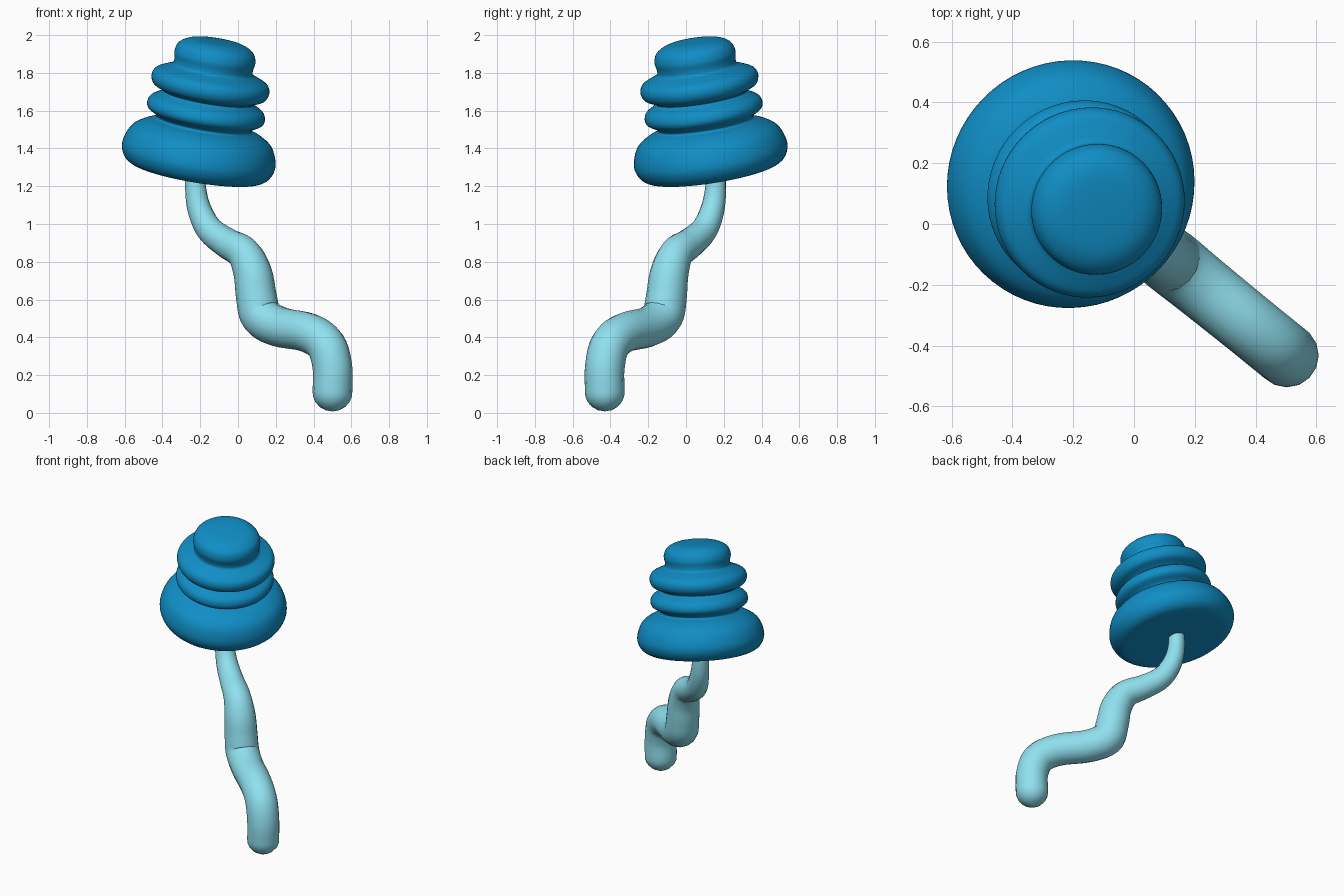
import bpy, bmesh, math
from mathutils import Vector, Matrix

if "Cube" in bpy.data.objects:
    bpy.data.objects.remove(bpy.data.objects["Cube"])


def smooth_points(pts, steps):
    """Catmull-Rom samples through the control points."""
    p = [Vector(q) for q in pts]
    p = [p[0] * 2 - p[1]] + p + [p[-1] * 2 - p[-2]]
    out = []
    for a, b, c, d in zip(p, p[1:], p[2:], p[3:]):
        for i in range(steps):
            t = i / steps
            out.append(0.5 * (2 * b + (c - a) * t + (2 * a - 5 * b + 4 * c - d) * t * t
                              + (3 * b - a - 3 * c + d) * t ** 3))
    return out + [p[-2]]


def colour(obj, name, rgb):
    mat = bpy.data.materials.new(name)
    mat.diffuse_color = (*rgb, 1)
    mat.use_nodes = True
    mat.node_tree.nodes["Principled BSDF"].inputs["Base Color"].default_value = mat.diffuse_color
    obj.data.materials.append(mat)


# Ringed cap: a profile (radius, height) revolved around a tilted axis
profile = [(0, -0.10), (0.28, -0.105), (0.365, -0.09), (0.405, -0.04), (0.408, 0.02),
           (0.375, 0.095), (0.31, 0.14), (0.255, 0.16), (0.265, 0.18), (0.305, 0.205),
           (0.316, 0.235), (0.302, 0.27), (0.26, 0.297), (0.245, 0.31), (0.26, 0.32),
           (0.30, 0.34), (0.316, 0.38), (0.30, 0.42), (0.25, 0.445), (0.215, 0.462),
           (0.211, 0.49), (0.217, 0.53), (0.20, 0.575), (0.15, 0.605), (0.08, 0.615),
           (0, 0.617)]
segments = 64
bm = bmesh.new()
prof = smooth_points([(r, 0, h) for r, h in profile], 4)
verts = [bm.verts.new((max(p.x, 0), 0, p.z)) for p in prof]
edges = [bm.edges.new(pair) for pair in zip(verts, verts[1:])]
bmesh.ops.spin(bm, geom=verts + edges, cent=(0, 0, 0), axis=(0, 0, 1),
               angle=math.tau, steps=segments)
bmesh.ops.remove_doubles(bm, verts=bm.verts, dist=0.0005)
bmesh.ops.recalc_face_normals(bm, faces=bm.faces)
for f in bm.faces:
    f.smooth = True
tilt = Vector((0.165, -0.16, 1)).to_track_quat('Z', 'Y').to_matrix().to_4x4()
bm.transform(Matrix.Translation((-0.207, 0.13, 1.37)) @ tilt)
mesh = bpy.data.meshes.new("cap")
bm.to_mesh(mesh)
bm.free()
cap = bpy.data.objects.new("cap", mesh)
bpy.context.collection.objects.link(cap)
colour(cap, "cap_blue", (0.005, 0.27, 0.56))

# Wavy stem: tapered tube along (x, z, radius), lying in one vertical plane
path = [(0.5, 0.11, 0.105), (0.5, 0.24, 0.105), (0.465, 0.36, 0.105), (0.37, 0.425, 0.105),
        (0.22, 0.455, 0.107), (0.125, 0.51, 0.11), (0.098, 0.61, 0.108), (0.078, 0.74, 0.102),
        (0.03, 0.845, 0.09), (-0.06, 0.90, 0.08), (-0.15, 0.97, 0.072), (-0.205, 1.08, 0.063),
        (-0.225, 1.2, 0.055), (-0.225, 1.35, 0.05)]
# rounded foot
foot = [Vector((0.5, 0.108 - 0.1 * math.cos(a), max(0.105 * math.sin(a), 0.001)))
        for a in (math.radians(d) for d in (0, 20, 40, 60, 78))]
curve = bpy.data.curves.new("stem", 'CURVE')
curve.dimensions = '3D'
curve.bevel_depth = 1.0
curve.bevel_resolution = 6
curve.use_fill_caps = True
points = foot + smooth_points(path, 5)
spline = curve.splines.new('POLY')
spline.points.add(len(points) - 1)
for sp, p in zip(spline.points, points):
    sp.co = (p.x, -0.43 + (0.5 - p.x) * 0.81, p.y, 1)
    sp.radius = p.z
stem = bpy.data.objects.new("stem", curve)
bpy.context.collection.objects.link(stem)
colour(stem, "stem_light_blue", (0.28, 0.75, 0.87))
bpy.context.view_layer.objects.active = stem
stem.select_set(True)
bpy.ops.object.convert(target='MESH')
bpy.ops.object.shade_smooth()
